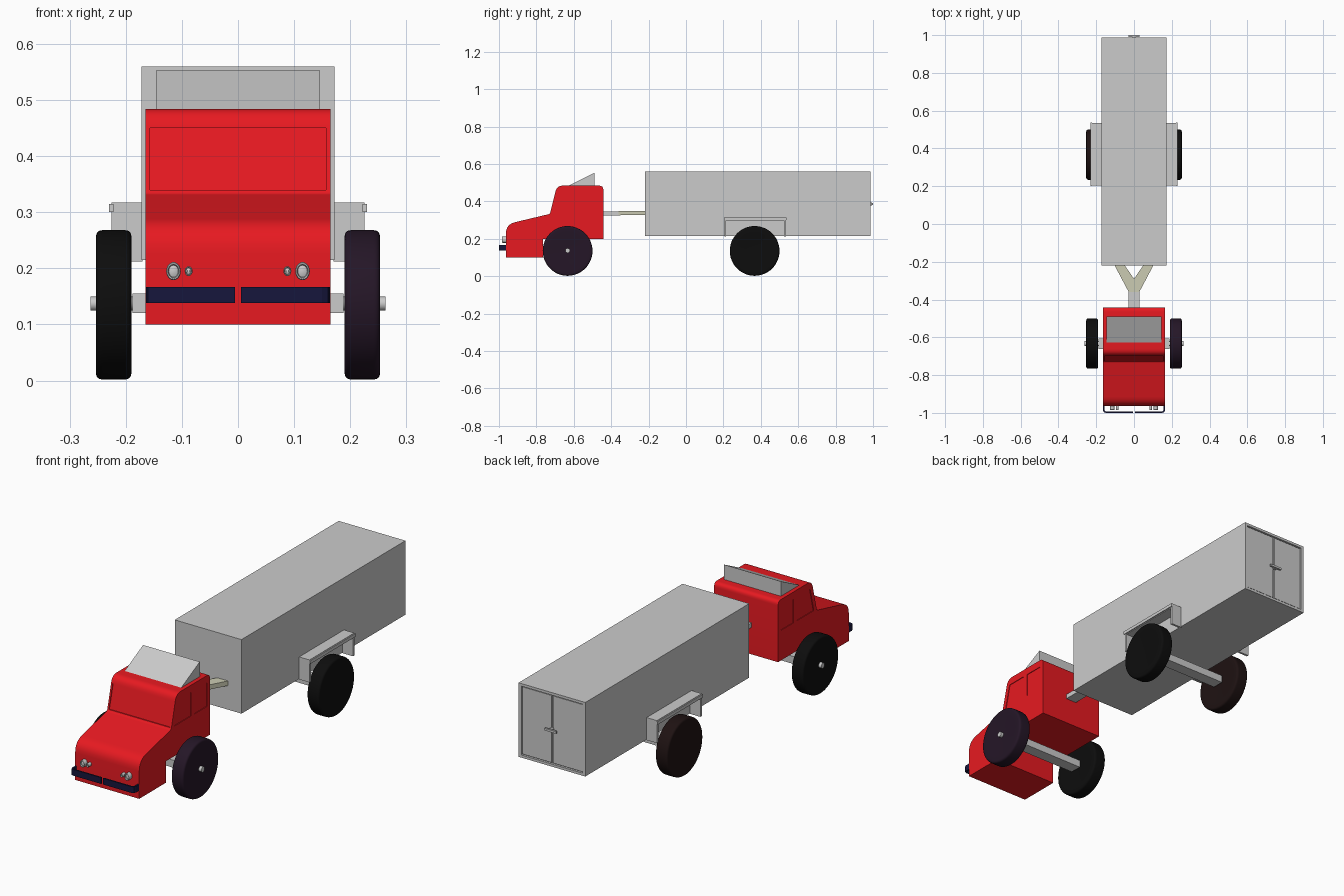
import bpy, bmesh, math
from mathutils import Matrix

if "Cube" in bpy.data.objects:
    bpy.data.objects.remove(bpy.data.objects["Cube"])


def mat(name, rgb):
    m = bpy.data.materials.new(name)
    m.diffuse_color = (*rgb, 1)
    m.use_nodes = True
    m.node_tree.nodes["Principled BSDF"].inputs["Base Color"].default_value = m.diffuse_color
    return m


RED = mat("red", (0.8, 0.01, 0.015))
NAVY = mat("navy", (0.008, 0.008, 0.045))
BLACK = mat("black", (0.004, 0.004, 0.004))
PLUM = mat("plum", (0.018, 0.008, 0.02))
BROWN = mat("brown", (0.013, 0.006, 0.006))
CREAM = mat("cream", (0.6, 0.6, 0.45))


def finish(name, bm, material=None, smooth=False):
    bmesh.ops.recalc_face_normals(bm, faces=bm.faces)
    me = bpy.data.meshes.new(name)
    bm.to_mesh(me)
    bm.free()
    ob = bpy.data.objects.new(name, me)
    bpy.context.collection.objects.link(ob)
    if material:
        me.materials.append(material)
    if smooth:
        activate(ob)
        bpy.ops.object.shade_smooth_by_angle(angle=math.radians(35))
    return ob


def activate(ob):
    bpy.ops.object.select_all(action='DESELECT')
    ob.select_set(True)
    bpy.context.view_layer.objects.active = ob


def box(name, x, y, z, material=None):
    bm = bmesh.new()
    bmesh.ops.create_cube(bm, size=1)
    for v in bm.verts:
        for i, (a, b) in enumerate((x, y, z)):
            v.co[i] = (a + b) / 2 + v.co[i] * (b - a)
    return finish(name, bm, material)


def extrude(name, pts, axis, a, b, material=None, smooth=False):
    """Extrude a profile along x (points are y,z) or z (points are x,y)."""
    bm = bmesh.new()
    co = [(a, p, q) if axis == 'x' else (p, q, a) for p, q in pts]
    f = bm.faces.new([bm.verts.new(c) for c in co])
    out = bmesh.ops.extrude_face_region(bm, geom=[f])
    for v in out['geom']:
        if isinstance(v, bmesh.types.BMVert):
            v.co['xyz'.index(axis)] = b
    return finish(name, bm, material, smooth)


def rounded(pts, seg=6):
    """Round the profile corners given as (u, v, radius)."""
    from mathutils import Vector
    res = []
    for i, (u, v, r) in enumerate(pts):
        p = Vector((u, v))
        if r == 0:
            res.append((u, v))
            continue
        a = p + (Vector(pts[i - 1][:2]) - p).normalized() * r
        b = p + (Vector(pts[(i + 1) % len(pts)][:2]) - p).normalized() * r
        for k in range(seg + 1):
            t = k / seg
            q = a * (1 - t) ** 2 + p * 2 * t * (1 - t) + b * t * t
            res.append((q.x, q.y))
    return res


def lathe(name, prof, centre, axis, material=None, seg=48, scale=(1, 1, 1)):
    """Spin (distance along axis, radius) points about x or y."""
    bm = bmesh.new()
    rings = []
    for d, r in prof:
        ring = []
        for k in range(seg):
            t = 2 * math.pi * k / seg
            c, s = r * math.cos(t), r * math.sin(t)
            ring.append(bm.verts.new((d, c, s) if axis == 'x' else (c, d, s)))
        rings.append(ring)
    for p, q in zip(rings, rings[1:]):
        for k in range(seg):
            j = (k + 1) % seg
            bm.faces.new((p[k], p[j], q[j], q[k]))
    bm.faces.new(rings[0])
    bm.faces.new(rings[-1])
    bm.transform(Matrix.Translation(centre) @ Matrix.Diagonal((*scale, 1)))
    return finish(name, bm, material, True)


def carve(ob, cutter):
    mod = ob.modifiers.new("cut", 'BOOLEAN')
    mod.operation = 'DIFFERENCE'
    mod.object = cutter
    activate(ob)
    bpy.ops.object.modifier_apply(modifier=mod.name)
    bpy.data.objects.remove(cutter)


# Cab body with bonnet, stepped underside and rounded edges
cab = extrude("cab", rounded([
    (-0.963, 0.10, 0), (-0.963, 0.277, 0.05), (-0.728, 0.333, 0.008),
    (-0.69, 0.484, 0.03), (-0.442, 0.484, 0.022), (-0.442, 0.20, 0),
    (-0.765, 0.20, 0), (-0.765, 0.10, 0)]), 'x', -0.165, 0.165, RED, True)

# Shallow window recesses: windscreen and side windows
carve(cab, extrude("windscreen_cutter", [
    (-0.76, 0.34), (-0.722, 0.34), (-0.6945, 0.45), (-0.74, 0.45)], 'x', -0.157, 0.157))
for s in (-1, 1):
    for pts in ([(-0.705, 0.34), (-0.58, 0.34), (-0.58, 0.45), (-0.678, 0.45)],
                [(-0.555, 0.34), (-0.465, 0.34), (-0.465, 0.45), (-0.555, 0.45)]):
        carve(cab, extrude("window_cutter", pts, 'x', s * 0.162, s * 0.2))

# Roof wind deflector
extrude("roof_deflector", [(-0.63, 0.482), (-0.49, 0.482), (-0.49, 0.553)],
        'x', -0.146, 0.146)

# Bumper halves with end returns, and lamps
for s, side in ((-1, "left"), (1, "right")):
    pts = [(0.005, -1.0), (0.150, -1.0), (0.160, -0.996), (0.164, -0.986), (0.164, -0.96),
           (0.157, -0.96), (0.157, -0.984), (0.149, -0.993), (0.005, -0.993)]
    extrude("bumper_" + side, [(s * x, y) for x, y in pts], 'z', 0.138, 0.167, NAVY)
    for name, x, r in (("headlamp", 0.115, 0.013), ("small_lamp", 0.088, 0.007)):
        lathe(name + "_" + side,
              [(-0.955, r), (-0.982, r), (-0.984, r * 0.9), (-0.984, r * 0.75),
               (-0.978, r * 0.65), (-0.980, r * 0.3)],
              (s * x, 0, 0.195), 'y', None, 24, (1, 1, 1.25))

# Wheels
half = rounded([(0.0, 0.1, 0), (0.0, 0.133, 0.012), (0.063, 0.133, 0.012), (0.063, 0.1, 0)])
tyre = [(0.004, 0.05)] + half + [(0.059, 0.05)]
for name, s, y, m in (("front_wheel_right", 1, -0.633, PLUM), ("front_wheel_left", -1, -0.633, BLACK),
                      ("rear_wheel_right", 1, 0.367, BLACK), ("rear_wheel_left", -1, 0.367, BROWN)):
    lathe(name, [(s * (0.19 + d), r) for d, r in tyre], (0, y, 0.135), 'x', m)

# Axle beams and axle rods
for name, y, end in (("front", -0.633, 0.263), ("rear", 0.367, 0.245)):
    box(name + "_axle_beam", (-0.188, 0.188), (y - 0.028, y + 0.028), (0.12, 0.155))
    lathe(name + "_axle_rod", [(-end, 0.0125), (end, 0.0125)], (0, y, 0.137), 'x', None, 24)

# Trailer box with framed rear doors
box("trailer_body", (-0.172, 0.172), (-0.22, 0.977), (0.215, 0.56))
for s, side in ((-1, "left"), (1, "right")):
    a, b = sorted((s * 0.158, s * 0.172))
    box("door_post_" + side, (a, b), (0.975, 0.987), (0.215, 0.56))
    a, b = sorted((s * 0.004, s * 0.154))
    box("rear_door_" + side, (a, b), (0.975, 0.983), (0.231, 0.544))
for name, z in (("door_sill", (0.215, 0.227)), ("door_header", (0.548, 0.56))):
    box(name, (-0.16, 0.16), (0.975, 0.987), z)
box("door_handle", (-0.03, 0.03), (0.991, 1.0), (0.381, 0.391))
box("handle_stem", (-0.008, 0.008), (0.98, 0.994), (0.378, 0.394))

# Trailer mudguards: top plate, lip and end plates
for s, side in ((-1, "left"), (1, "right")):
    a, b = sorted((s * 0.17, s * 0.225))
    box("mudguard_top_" + side, (a, b), (0.205, 0.535), (0.297, 0.317))
    box("mudguard_front_" + side, (a, b), (0.205, 0.215), (0.212, 0.30))
    box("mudguard_back_" + side, (a, b), (0.525, 0.535), (0.212, 0.30))
    a, b = sorted((s * 0.222, s * 0.23))
    box("mudguard_lip_" + side, (a, b), (0.202, 0.538), (0.30, 0.315))

# Tow bar and A-frame
box("tow_bar", (-0.028, 0.028), (-0.45, -0.35), (0.325, 0.347))
for s, side in ((-1, "left"), (1, "right")):
    extrude("drawbar_" + side, [(s * x, y) for x, y in (
        (0, -0.36), (0.028, -0.36), (0.105, -0.215), (0.052, -0.215), (0, -0.29))],
        'z', 0.327, 0.349, CREAM)
